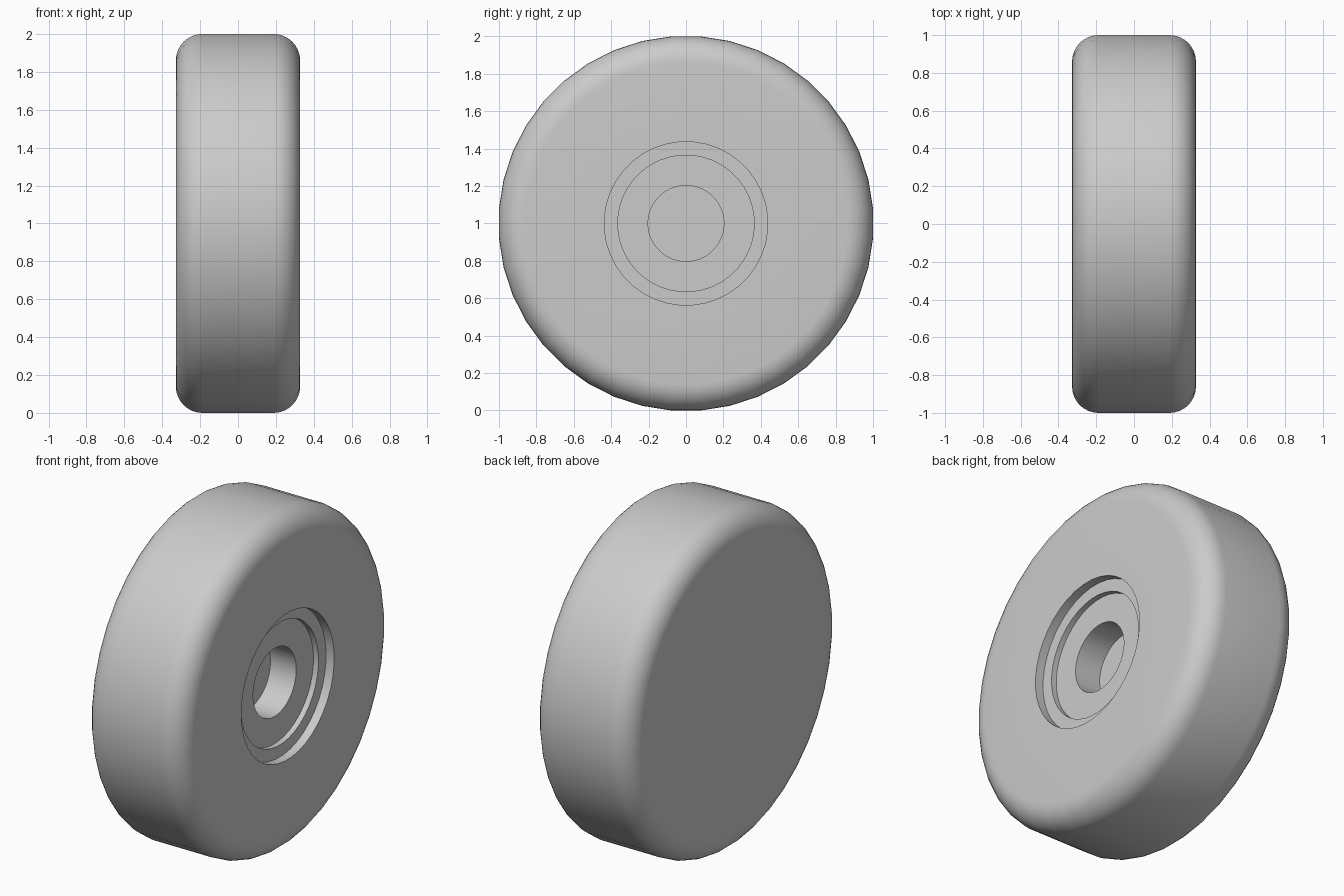
import bpy, bmesh, math
from mathutils import Matrix, Vector

cube = bpy.data.objects.get("Cube")
if cube:
    bpy.data.objects.remove(cube, do_unlink=True)

SEGMENTS = 40
STEP = 2 * math.pi / SEGMENTS
HALF_WIDTH = 0.328
FILLET = 0.14
FILLET_STEPS = 8

grey = bpy.data.materials.new("plain grey")
grey.use_nodes = True
grey.diffuse_color = (0.6, 0.6, 0.6, 1)
grey.node_tree.nodes["Principled BSDF"].inputs["Base Color"].default_value = (0.6, 0.6, 0.6, 1)


def rounded_shoulder(side):
    """Quarter circle from the tread to the side face, as (x, radius)."""
    points = []
    for i in range(FILLET_STEPS + 1):
        a = math.pi / 2 * i / FILLET_STEPS
        x = HALF_WIDTH - FILLET + FILLET * math.sin(a)
        points.append((side * x, 1 - FILLET + FILLET * math.cos(a)))
    return points


# Stepped hub recess and blind axle hole, from the outer step inwards
ledge = HALF_WIDTH - 0.053
hub = ledge - 0.033
hole = hub - 0.17
recess = [(HALF_WIDTH, 0.437), (ledge, 0.437), (ledge, 0.365), (hub, 0.365),
          (hub, 0.203), (hole, 0.203), (hole, 0)]

# Half section of the wheel, from the plain side to the hub side
profile = ([(-HALF_WIDTH, 0)] + rounded_shoulder(-1)[::-1]
           + rounded_shoulder(1) + recess)

# Turn the section about the axle
bm = bmesh.new()
start = Matrix.Rotation(STEP / 2, 3, 'X')
scale = 1 / math.cos(STEP / 2)
verts = [bm.verts.new(start @ Vector((x, 0, r * (scale if r > 0.5 else 1))))
         for x, r in profile]
edges = [bm.edges.new(pair) for pair in zip(verts, verts[1:])]
bmesh.ops.spin(bm, geom=verts + edges, cent=(0, 0, 0), axis=(1, 0, 0),
               angle=2 * math.pi, steps=SEGMENTS, use_merge=False)
bmesh.ops.remove_doubles(bm, verts=bm.verts, dist=0.0005)
bmesh.ops.recalc_face_normals(bm, faces=bm.faces)
bmesh.ops.translate(bm, verts=bm.verts, vec=(0, 0, 1))

mesh = bpy.data.meshes.new("wheel")
bm.to_mesh(mesh)
bm.free()
mesh.materials.append(grey)
wheel = bpy.data.objects.new("wheel", mesh)
bpy.context.collection.objects.link(wheel)

bpy.ops.object.select_all(action='DESELECT')
wheel.select_set(True)
bpy.context.view_layer.objects.active = wheel
bpy.ops.object.shade_smooth_by_angle(angle=math.radians(30))
